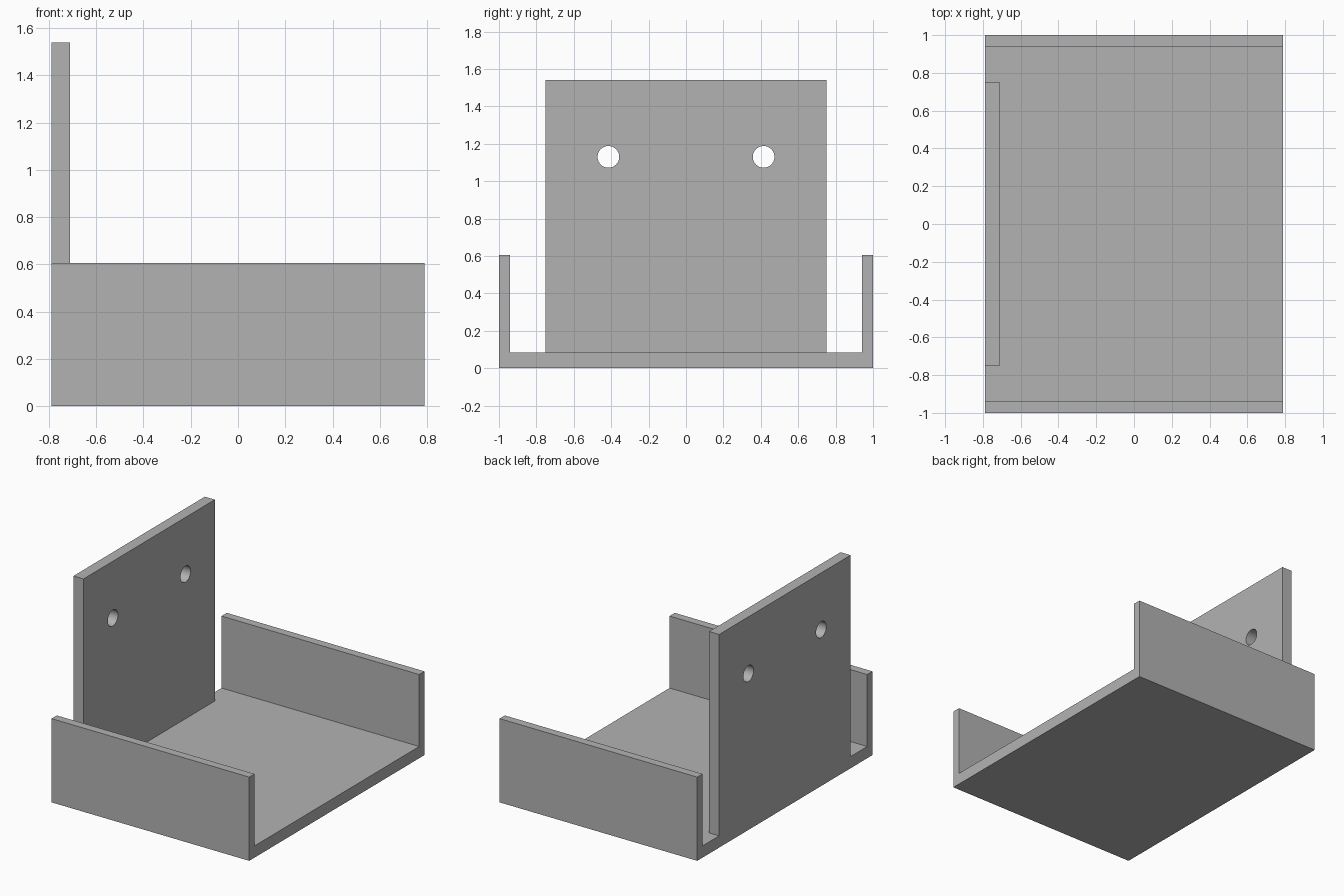
import bpy
import bmesh
from mathutils import Matrix, Vector

if "Cube" in bpy.data.objects:
    bpy.data.objects.remove(bpy.data.objects["Cube"], do_unlink=True)

# Overall dimensions
HALF_X, HALF_Y = 0.79, 1.0
FLOOR, WALL, WALL_TOP = 0.085, 0.06, 0.605
PLATE, PLATE_HALF, PLATE_TOP = 0.08, 0.75, 1.54
HOLE_Y, HOLE_Z, HOLE_R = 0.415, 1.13, 0.058

# Single grey material
grey = bpy.data.materials.new("plain_grey")
grey.use_nodes = True
grey.diffuse_color = (0.45, 0.45, 0.45, 1)
grey.node_tree.nodes["Principled BSDF"].inputs["Base Color"].default_value = grey.diffuse_color


def make_object(name, bm):
    bmesh.ops.recalc_face_normals(bm, faces=bm.faces)
    mesh = bpy.data.meshes.new(name)
    bm.to_mesh(mesh)
    bm.free()
    mesh.materials.append(grey)
    obj = bpy.data.objects.new(name, mesh)
    bpy.context.collection.objects.link(obj)
    return obj


def extrude_profile(name, points, x0, x1):
    """Extrude a closed (y, z) outline along x."""
    bm = bmesh.new()
    face = bm.faces.new([bm.verts.new((x0, y, z)) for y, z in points])
    result = bmesh.ops.extrude_face_region(bm, geom=[face])
    moved = [v for v in result["geom"] if isinstance(v, bmesh.types.BMVert)]
    bmesh.ops.translate(bm, vec=Vector((x1 - x0, 0, 0)), verts=moved)
    return make_object(name, bm)


# U-shaped tray: floor with two side walls
inner = HALF_Y - WALL
half = [(HALF_Y, 0), (HALF_Y, WALL_TOP), (inner, WALL_TOP), (inner, FLOOR)]
extrude_profile("tray", half + [(-y, z) for y, z in reversed(half)], -HALF_X, HALF_X)

# Upright mounting plate at one end
side = [(PLATE_HALF, FLOOR), (PLATE_HALF, PLATE_TOP)]
plate = extrude_profile("mounting_plate", side + [(-y, z) for y, z in reversed(side)],
                        -HALF_X, -HALF_X + PLATE)

# Two round screw holes through the plate
bm = bmesh.new()
for sign in (-1, 1):
    place = Matrix.Translation((-HALF_X + PLATE / 2, sign * HOLE_Y, HOLE_Z))
    bmesh.ops.create_cone(bm, cap_ends=True, segments=48, radius1=HOLE_R, radius2=HOLE_R,
                          depth=PLATE * 3, matrix=place @ Matrix.Rotation(1.5707963, 4, "Y"))
cutter = make_object("hole_cutter", bm)
cutter.hide_render = True

cut = plate.modifiers.new("screw_holes", "BOOLEAN")
cut.operation = "DIFFERENCE"
cut.solver = "EXACT"
cut.object = cutter

# Bake the holes, drop the cutter and smooth the hole walls
bpy.ops.object.select_all(action="DESELECT")
plate.select_set(True)
bpy.context.view_layer.objects.active = plate
bpy.ops.object.modifier_apply(modifier=cut.name)
bpy.data.objects.remove(cutter, do_unlink=True)
bpy.ops.object.shade_smooth_by_angle()
